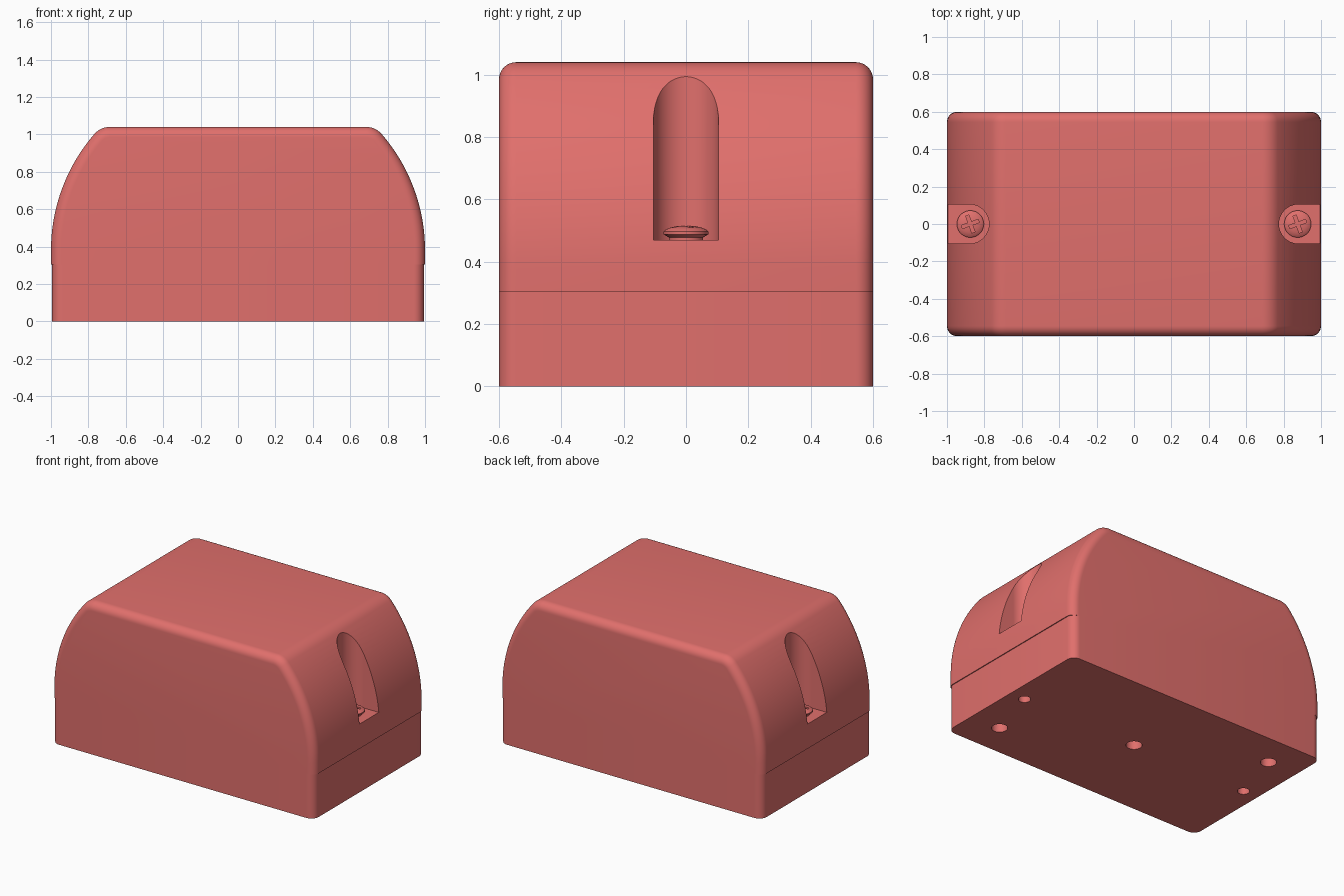
import bpy, bmesh
from math import sin, cos, asin, pi, radians
from mathutils import Matrix

if "Cube" in bpy.data.objects:
    bpy.data.objects.remove(bpy.data.objects["Cube"])

red = bpy.data.materials.new("red_plastic")
red.diffuse_color = (0.75, 0.16, 0.15, 1)
red.use_nodes = True
red.node_tree.nodes["Principled BSDF"].inputs["Base Color"].default_value = red.diffuse_color


def make_object(name, bm):
    bmesh.ops.recalc_face_normals(bm, faces=bm.faces[:])
    mesh = bpy.data.meshes.new(name)
    bm.to_mesh(mesh)
    bm.free()
    obj = bpy.data.objects.new(name, mesh)
    bpy.context.collection.objects.link(obj)
    mesh.materials.append(red)
    return obj


def prism(outline, z0, z1):
    """Upright solid from a 2D outline, used as a cutter."""
    bm = bmesh.new()
    low = [bm.verts.new((x, y, z0)) for x, y in outline]
    top = [bm.verts.new((x, y, z1)) for x, y in outline]
    bm.faces.new(low)
    bm.faces.new(top)
    n = len(low)
    for i in range(n):
        j = (i + 1) % n
        bm.faces.new((low[i], low[j], top[j], top[i]))
    obj = make_object("cutter", bm)
    obj.hide_render = True
    return obj


def circle(cx, cy, r, n=40):
    return [(cx + r * cos(2 * pi * i / n), cy + r * sin(2 * pi * i / n)) for i in range(n)]


def cut(obj, cutter):
    mod = obj.modifiers.new("cut", 'BOOLEAN')
    mod.object = cutter
    mod.solver = 'EXACT'
    bpy.context.view_layer.objects.active = obj
    bpy.ops.object.modifier_apply(modifier=mod.name)
    bpy.data.objects.remove(cutter)


def smooth(obj, angle=30):
    bpy.ops.object.select_all(action='DESELECT')
    obj.select_set(True)
    bpy.context.view_layer.objects.active = obj
    bpy.ops.object.shade_smooth_by_angle(angle=radians(angle))


# Half profile of the housing: x, z and outward normal
TOP, SEAM, SPRING, R, FILLET = 1.04, 0.304, 0.38, 0.95, 0.11
cx = 1 - R
start = asin((TOP - FILLET - SPRING) / (R - FILLET))
half = [(0.994, 0, 1, 0), (0.994, SEAM, 1, 0), (1, SEAM, 1, 0)]
for i in range(21):
    a = start * i / 20
    half.append((cx + R * cos(a), SPRING + R * sin(a), cos(a), sin(a)))
fx = cx + (R - FILLET) * cos(start)
for i in range(1, 9):
    a = start + (pi / 2 - start) * i / 8
    half.append((fx + FILLET * cos(a), TOP - FILLET + FILLET * sin(a), cos(a), sin(a)))
profile = half + [(-x, z, -nx, nz) for x, z, nx, nz in reversed(half)]

# Housing: profile sections lofted along y, inset at both ends for the rounded edge
EDGE, STEPS = 0.055, 8
sections = []
for i in range(STEPS + 1):
    a = pi / 2 * i / STEPS
    sections.append((-0.6 + EDGE * (1 - cos(a)), EDGE * (1 - sin(a))))
sections += [(-y, d) for y, d in reversed(sections)]
bm = bmesh.new()
rings = [[bm.verts.new((x - nx * d, y, z - nz * d)) for x, z, nx, nz in profile]
         for y, d in sections]
for p, q in zip(rings, rings[1:]):
    for i in range(len(profile) - 1):
        bm.faces.new((p[i], p[i + 1], q[i + 1], q[i]))
bm.faces.new(rings[0])
bm.faces.new(rings[-1])
bm.faces.new([r[0] for r in rings] + [r[-1] for r in reversed(rings)])
housing = make_object("housing", bm)

# Screw slots in both ends, and screw holes below
SCREW_X, SLOT_R, FLOOR = 0.88, 0.105, 0.47
for s in (1, -1):
    arc = [(s * (SCREW_X + SLOT_R * cos(a)), SLOT_R * sin(a))
           for a in (pi / 2 + pi * i / 32 for i in range(33))]
    cut(housing, prism(arc + [(s * 1.2, -SLOT_R), (s * 1.2, SLOT_R)], FLOOR, 1.3))
    cut(housing, prism(circle(s * SCREW_X, 0, 0.038), -0.1, 0.3))

# Mounting holes in the underside
for x, y in ((0, 0), (0.77, -0.37), (-0.77, 0.37)):
    cut(housing, prism(circle(x, y, 0.05), -0.1, 0.12))
smooth(housing)

# Domed screws with a cross recess
head = [(0, 0.46), (0.055, 0.46), (0.055, 0.478), (0.072, 0.488), (0.072, 0.497),
        (0.062, 0.505), (0.045, 0.511), (0.024, 0.515), (0, 0.516)]
for s, side in ((1, "right"), (-1, "left")):
    bm = bmesh.new()
    verts = [bm.verts.new((r, 0, z)) for r, z in head]
    edges = [bm.edges.new(pair) for pair in zip(verts, verts[1:])]
    bmesh.ops.spin(bm, geom=verts + edges, cent=(0, 0, 0), axis=(0, 0, 1),
                   angle=2 * pi, steps=40)
    bmesh.ops.remove_doubles(bm, verts=bm.verts[:], dist=1e-5)
    screw = make_object("screw_" + side, bm)
    for turn in (20, 110):
        bar = prism([(-0.048, -0.009), (0.048, -0.009), (0.048, 0.009), (-0.048, 0.009)],
                    0.492, 0.6)
        bar.data.transform(Matrix.Rotation(radians(turn), 4, 'Z'))
        cut(screw, bar)
    screw.location.x = s * 0.875
    smooth(screw)
